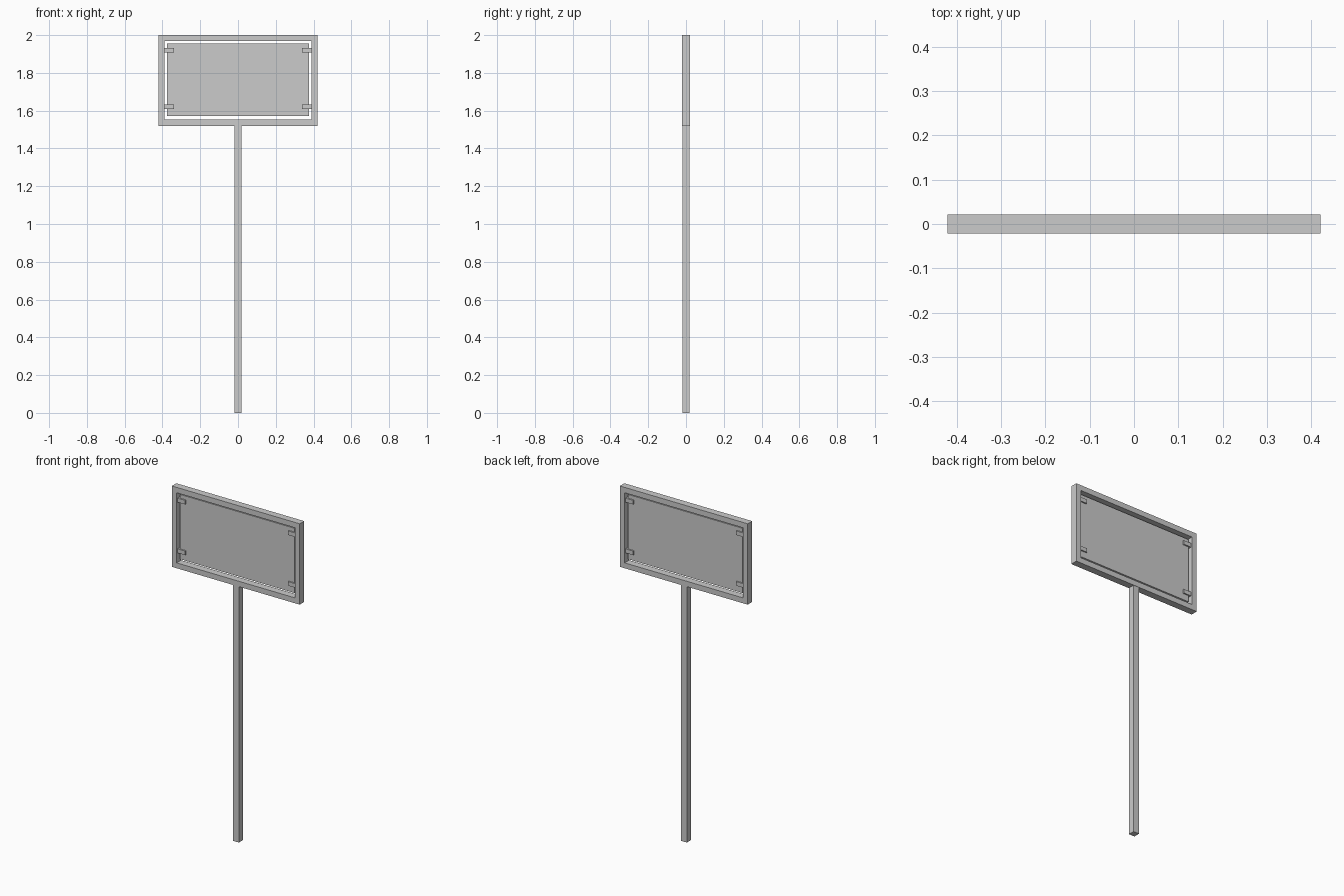
import bpy, bmesh

if "Cube" in bpy.data.objects:
    bpy.data.objects.remove(bpy.data.objects["Cube"])

def box(name, x0, x1, y, z0, z1):
    """Box spanning x0..x1, -y..y, z0..z1."""
    bm = bmesh.new()
    bmesh.ops.create_cube(bm, size=1)
    for v in bm.verts:
        v.co = (x1 if v.co.x > 0 else x0,
                y if v.co.y > 0 else -y,
                z1 if v.co.z > 0 else z0)
    me = bpy.data.meshes.new(name)
    bm.to_mesh(me)
    bm.free()
    ob = bpy.data.objects.new(name, me)
    bpy.context.collection.objects.link(ob)
    return ob

def frame(name, outer, inner, y):
    """Rectangular ring; outer and inner are (half width, z0, z1)."""
    bm = bmesh.new()
    def loop(r, yy):
        w, a, b = r
        return [bm.verts.new(p) for p in
                ((-w, yy, a), (w, yy, a), (w, yy, b), (-w, yy, b))]
    loops = [loop(outer, -y), loop(outer, y), loop(inner, y), loop(inner, -y)]
    for k in range(4):
        a, b = loops[k], loops[(k + 1) % 4]
        for i in range(4):
            j = (i + 1) % 4
            bm.faces.new((a[i], a[j], b[j], b[i]))
    bmesh.ops.recalc_face_normals(bm, faces=bm.faces)
    me = bpy.data.meshes.new(name)
    bm.to_mesh(me)
    bm.free()
    ob = bpy.data.objects.new(name, me)
    bpy.context.collection.objects.link(ob)
    return ob

# Post
box("post", -0.019, 0.019, 0.019, 0, 1.52)

# Sign frame
frame("sign_frame", (0.42, 1.52, 2.0), (0.388, 1.552, 1.968), 0.021)

# Sign panel floating inside the frame
box("sign_panel", -0.376, 0.376, 0.005, 1.571, 1.955)

# Clips joining the panel to the frame on both sides
for z in (1.62, 1.921):
    clip = box("panel_clip", 0.338, 0.39, 0.013, z - 0.012, z + 0.012)
    mirror = clip.modifiers.new("mirror", 'MIRROR')
    mirror.use_axis[0] = True
